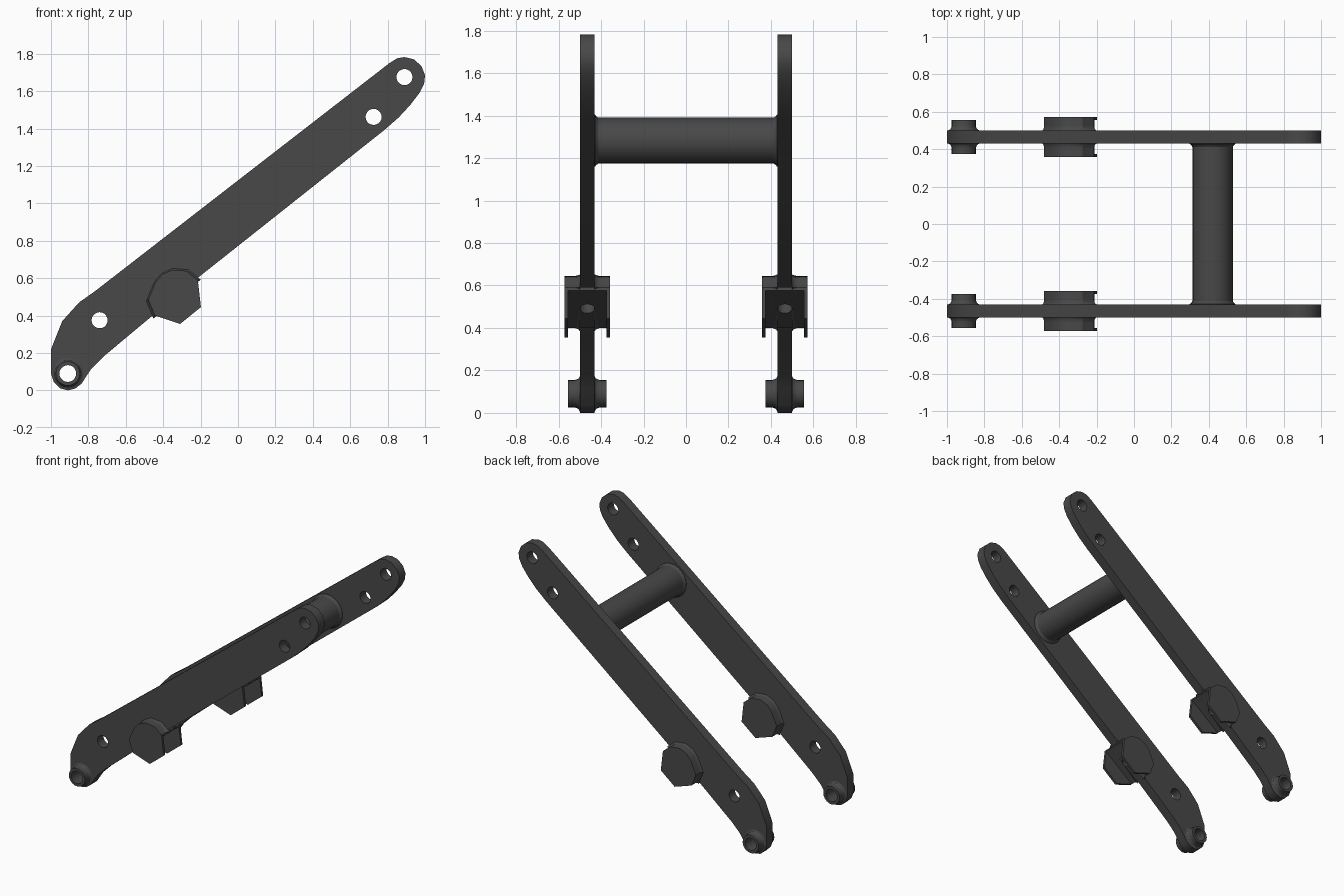
import bpy, bmesh, math
from mathutils import Vector

cube = bpy.data.objects.get("Cube")
if cube:
    bpy.data.objects.remove(cube, do_unlink=True)

steel = bpy.data.materials.new("dark_steel")
steel.use_nodes = True
colour = (0.065, 0.065, 0.065, 1)
steel.diffuse_color = colour
steel.node_tree.nodes["Principled BSDF"].inputs["Base Color"].default_value = colour


def circle(cx, cz, r, n=20):
    return [(cx + r * math.cos(math.tau * i / n), cz + r * math.sin(math.tau * i / n))
            for i in range(n)]


def scaled(points, f):
    cx = sum(p[0] for p in points) / len(points)
    cz = sum(p[1] for p in points) / len(points)
    return [(cx + (x - cx) * f, cz + (z - cz) * f) for x, z in points]


def smooth(obj):
    bpy.ops.object.select_all(action='DESELECT')
    obj.select_set(True)
    bpy.context.view_layer.objects.active = obj
    bpy.ops.object.shade_smooth_by_angle(angle=math.radians(30))


def loft(name, rings, y=0, tube=False):
    """Join (y, outline) rings; a tube closes on itself, otherwise the ends are capped."""
    bm = bmesh.new()
    rows = [[bm.verts.new((x, y + dy, z)) for x, z in pts] for dy, pts in rings]
    pairs = list(zip(rows, rows[1:])) + ([(rows[-1], rows[0])] if tube else [])
    for a, b in pairs:
        for i in range(len(a)):
            j = (i + 1) % len(a)
            bm.faces.new((a[i], a[j], b[j], b[i]))
    if not tube:
        bm.faces.new(rows[0])
        bm.faces.new(rows[-1])
    bmesh.ops.recalc_face_normals(bm, faces=bm.faces[:])
    mesh = bpy.data.meshes.new(name)
    bm.to_mesh(mesh)
    bm.free()
    mesh.materials.append(steel)
    obj = bpy.data.objects.new(name, mesh)
    bpy.context.collection.objects.link(obj)
    smooth(obj)
    return obj


def plate_with_holes(name, loops, y, half):
    """Flat plate from a filled curve; inner loops become holes."""
    curve = bpy.data.curves.new(name, 'CURVE')
    curve.dimensions = '2D'
    curve.fill_mode = 'BOTH'
    curve.extrude = half
    for pts in loops:
        s = curve.splines.new('POLY')
        s.points.add(len(pts) - 1)
        for p, (x, z) in zip(s.points, pts):
            p.co = (x, z, 0, 1)
        s.use_cyclic_u = True
    obj = bpy.data.objects.new(name, curve)
    bpy.context.collection.objects.link(obj)
    obj.rotation_euler.x = math.pi / 2
    obj.location.y = y
    bpy.ops.object.select_all(action='DESELECT')
    obj.select_set(True)
    bpy.context.view_layer.objects.active = obj
    bpy.ops.object.convert(target='MESH')
    obj = bpy.context.object
    bm = bmesh.new()
    bm.from_mesh(obj.data)
    bmesh.ops.remove_doubles(bm, verts=bm.verts[:], dist=1e-4)
    bmesh.ops.recalc_face_normals(bm, faces=bm.faces[:])
    bm.to_mesh(obj.data)
    bm.free()
    obj.data.materials.clear()
    obj.data.materials.append(steel)
    smooth(obj)
    return obj


def drill(targets, centre, direction, r, depth):
    """Cut a blind round hole into each target."""
    bpy.ops.mesh.primitive_cylinder_add(vertices=16, radius=r, depth=2 * depth, location=centre)
    cutter = bpy.context.object
    cutter.hide_render = True
    cutter.rotation_euler = Vector(direction).to_track_quat('Z', 'Y').to_euler()
    cutter.data.materials.append(steel)
    for obj in targets:
        mod = obj.modifiers.new("hole", 'BOOLEAN')
        mod.operation = 'DIFFERENCE'
        mod.solver = 'EXACT'
        mod.object = cutter
        bpy.context.view_layer.objects.active = obj
        bpy.ops.object.modifier_apply(modifier=mod.name)
    bpy.data.objects.remove(cutter, do_unlink=True)


# Side arm outline, from the lower tip clockwise
arm = [(-0.91, 0), (-0.95, 0.01), (-0.985, 0.045), (-1, 0.09), (-1, 0.22), (-0.94, 0.37),
       (-0.85, 0.47), (-0.765, 0.53), (0.81, 1.75), (0.85, 1.775), (0.89, 1.782),
       (0.94, 1.77), (0.98, 1.735), (1, 1.685), (0.995, 1.64), (0.97, 1.59), (0.92, 1.525),
       (0.86, 1.46), (0.78, 1.39), (-0.217, 0.6), (-0.72, 0.18), (-0.785, 0.115),
       (-0.837, 0.035), (-0.87, 0.01)]
arm_holes = [circle(-0.74, 0.375, 0.043), circle(0.725, 1.462, 0.043),
             circle(0.89, 1.675, 0.043), circle(-0.91, 0.09, 0.055)]

# Pivot housing outlines: shared crown, then the socket floor or the full cheek
crown = [(-0.445, 0.4), (-0.48, 0.485), (-0.44, 0.58), (-0.405, 0.62), (-0.35, 0.645),
         (-0.275, 0.638), (-0.215, 0.59)]
body = crown + [(-0.212, 0.577)]
cheek = crown + [(-0.198, 0.445), (-0.31, 0.355)]

for side, y in (("right", -0.465), ("left", 0.465)):
    # Arm plate
    plate = plate_with_holes(side + "_arm", [arm] + arm_holes, y, 0.035)

    # Tubular end boss with a flared root
    half = [(0.035, 0.083), (0.04, 0.073), (0.05, 0.067), (0.06, 0.065), (0.09, 0.065), (0.09, 0.045)]
    profile = [(-d, r) for d, r in reversed(half)] + half
    loft(side + "_end_boss", [(d, circle(-0.91, 0.09, r)) for d, r in profile], y, tube=True)

    # Pivot housing with a flared root and an open socket
    flare = [(0.034, 1.1), (0.04, 1.05), (0.05, 1.015), (0.06, 1)]
    core = loft(side + "_pivot_housing", [(-0.09, body), (0.09, body)], y)
    drill([core, plate], (-0.325, y, 0.49), (-0.62, 0, 0.78), 0.035, 0.08)
    for face, s in (("front", -1), ("back", 1)):
        loft(f"{side}_{face}_pivot_fillet", [(s * d, scaled(crown, f)) for d, f in flare], y)
        loft(f"{side}_{face}_pivot_cheek", [(s * 0.09, cheek), (s * 0.108, cheek)], y)

# Cross tube with flared ends
ends = [(0.44, 0.125), (0.428, 0.122), (0.422, 0.114), (0.412, 0.108)]
profile = [(-d, r) for d, r in ends] + list(reversed(ends))
loft("cross_tube", [(d, circle(0.42, 1.282, r, 24)) for d, r in profile])
